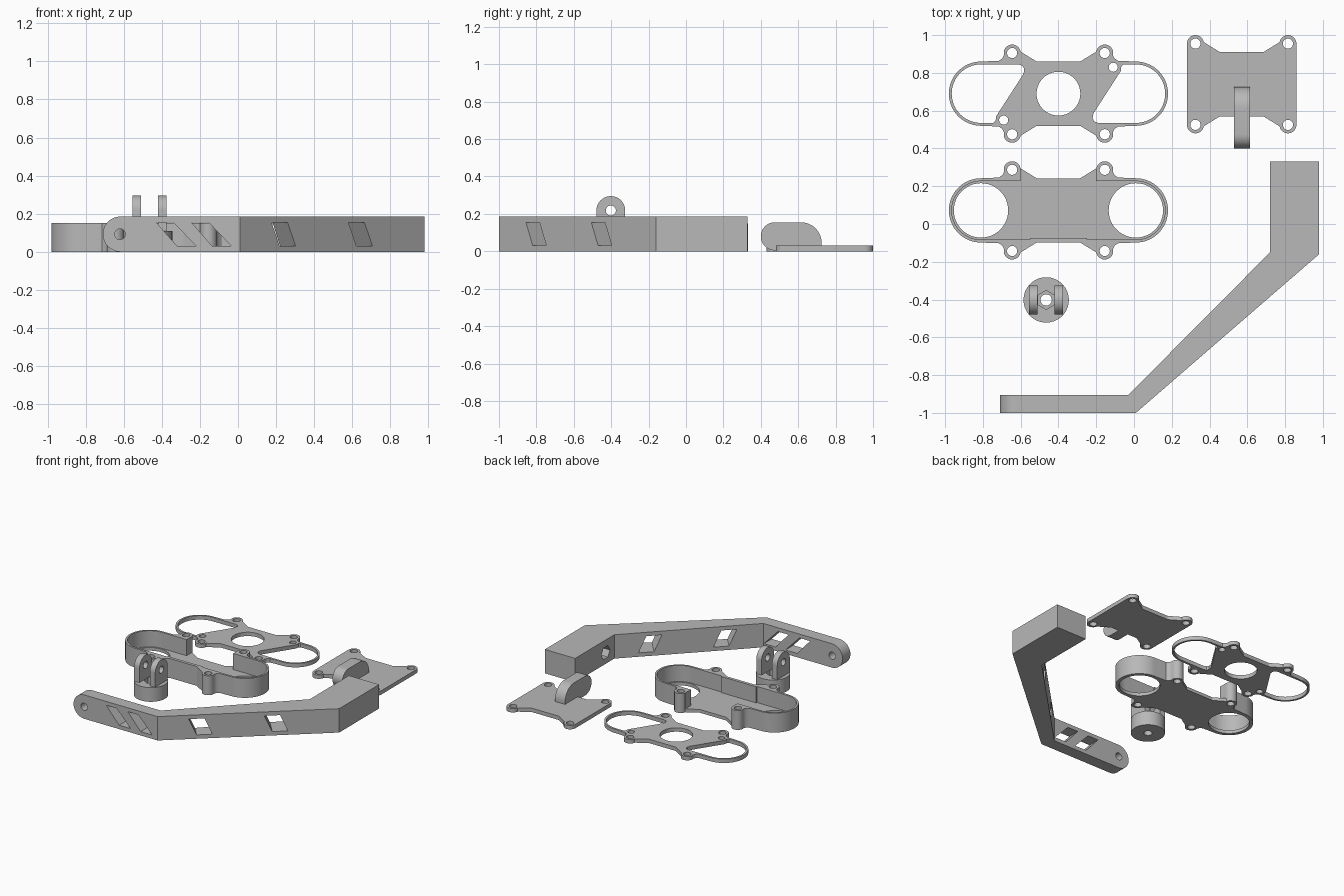
import bpy, bmesh
from math import sin, cos, radians, atan2
from mathutils import Matrix, Vector

if "Cube" in bpy.data.objects:
    bpy.data.objects.remove(bpy.data.objects["Cube"], do_unlink=True)

gray = bpy.data.materials.new("plain_gray")
gray.use_nodes = True
gray.diffuse_color = (0.48, 0.48, 0.48, 1)
gray.node_tree.nodes["Principled BSDF"].inputs["Base Color"].default_value = gray.diffuse_color


def arc(cx, cy, r, a0, a1, n=16):
    angles = [radians(a0 + (a1 - a0) * i / n) for i in range(n + 1)]
    return [(cx + r * cos(a), cy + r * sin(a)) for a in angles]


def circle(cx, cy, r, n=40):
    return arc(cx, cy, r, 0, 360, n)[:-1]


def rect(x0, x1, y0, y1):
    return [(x0, y0), (x1, y0), (x1, y1), (x0, y1)]


def upright(angle, ox=0, oy=0):
    """Frame whose local x runs along a plan angle and local y points up."""
    m = Matrix(((cos(angle), 0, sin(angle), ox),
                (sin(angle), 0, -cos(angle), oy),
                (0, 1, 0, 0), (0, 0, 0, 1)))
    return m


FLAT = Matrix.Identity(4)
FRONT = upright(0)              # profile in x, z; depth towards -y
SIDE = upright(radians(90))     # profile in y, z; depth towards +x


def at(x, y):
    return Matrix.Translation((x, y, 0))


def prism(name, pts, d0, d1, frame=FLAT):
    bm = bmesh.new()
    face = bm.faces.new([bm.verts.new((x, y, d0)) for x, y in pts])
    top = bmesh.ops.extrude_face_region(bm, geom=[face])["geom"]
    bmesh.ops.translate(bm, vec=Vector((0, 0, d1 - d0)),
                        verts=[v for v in top if isinstance(v, bmesh.types.BMVert)])
    bm.transform(frame)
    bmesh.ops.recalc_face_normals(bm, faces=bm.faces)
    mesh = bpy.data.meshes.new(name)
    bm.to_mesh(mesh)
    bm.free()
    mesh.materials.append(gray)
    obj = bpy.data.objects.new(name, mesh)
    bpy.context.scene.collection.objects.link(obj)
    return obj


def combine(obj, operation, pts, d0, d1, frame=FLAT):
    """Cut, join or intersect an object with a prism, then drop the helper."""
    tool = prism("helper", pts, d0, d1, frame)
    tool.hide_render = True
    mod = obj.modifiers.new("shape", "BOOLEAN")
    mod.operation, mod.solver, mod.object = operation, "EXACT", tool
    bpy.context.view_layer.update()
    graph = bpy.context.evaluated_depsgraph_get()
    mesh = bpy.data.meshes.new_from_object(obj.evaluated_get(graph))
    obj.modifiers.clear()
    obj.data = mesh
    bpy.data.objects.remove(tool, do_unlink=True)


def cut(obj, *args):
    combine(obj, "DIFFERENCE", *args)


def join(obj, *args):
    combine(obj, "UNION", *args)


def finish(obj):
    bpy.ops.object.select_all(action="DESELECT")
    obj.select_set(True)
    bpy.context.view_layer.objects.active = obj
    bpy.ops.object.shade_smooth_by_angle(angle=radians(30))


def four_way(quarter):
    """Mirror a quarter outline (top to right) round both axes."""
    half = quarter + [(x, -y) for x, y in reversed(quarter)]
    pts = half + [(-x, y) for x, y in reversed(half)]
    return [p for i, p in enumerate(pts)
            if (Vector(p) - Vector(pts[i - 1])).length > 1e-4]


TAB_X, TAB_Y, TAB_R = 0.245, 0.215, 0.045
TABS = [(sx * TAB_X, sy * TAB_Y) for sx in (-1, 1) for sy in (-1, 1)]
ear = [(0.115, 0.17)] + arc(TAB_X, TAB_Y, TAB_R, 170, 0)
double_outline = four_way(ear[:-1] + [(0.289, 0.203), (0.297, 0.187), (0.315, 0.174)]
                          + arc(0.41, 0, 0.17, 88, 0, 24))


def tab_holes(obj, frame):
    for x, y in TABS:
        cut(obj, circle(x, y, 0.027, 24), -0.1, 0.3, frame)


# Flat cover plate with two large slanted openings
place = at(-0.4, 0.69)
plate = prism("cover_plate", double_outline, 0, 0.03, place)
opening = (arc(-0.41, 0, 0.155, 90, 270, 32)
           + [(-0.345, -0.155), (-0.333, -0.145), (-0.33, -0.12),
              (-0.185, 0.105), (-0.181, 0.13), (-0.19, 0.147), (-0.21, 0.155)])
for s in (1, -1):
    cut(plate, [(s * x, s * y) for x, y in opening], -0.1, 0.1, place)
    cut(plate, circle(s * 0.29, s * 0.14, 0.024, 24), -0.1, 0.1, place)
cut(plate, circle(0, 0, 0.116), -0.1, 0.1, place)
tab_holes(plate, place)
finish(plate)

# Open case with a gap in its rear wall
place = at(-0.4, 0.072)
case = prism("open_case", double_outline, 0, 0.15, place)
cavity = arc(0.41, 0, 0.155, -90, 90, 32) + arc(-0.41, 0, 0.155, 90, 270, 32)
cut(case, cavity, 0.025, 0.3, place)
cut(case, rect(-0.2, 0.2, 0.1, 0.3), 0.025, 0.3, place)
join(case, rect(-0.15, 0.15, -0.165, -0.146), 0.01, 0.15, place)
for s in (1, -1):
    cut(case, circle(s * 0.41, 0, 0.144, 48), -0.1, 0.1, place)
tab_holes(case, place)
finish(case)

# Square mounting plate with a hinge fin
place = at(0.57, 0.74)
mount = prism("mounting_plate", four_way(ear), 0, 0.03, place)
tab_holes(mount, place)
fin = ([(0.725, 0.005)] + arc(0.615, 0.045, 0.11, 0, 90)
       + arc(0.475, 0.08, 0.075, 90, 270, 24))
join(mount, fin, 0.53, 0.615, SIDE)
cut(mount, circle(0.472, 0.077, 0.027, 24), 0.4, 0.7, SIDE)
finish(mount)

# Round swivel base with two hinge prongs and a nut recess
cx, cy = -0.465, -0.402
swivel = prism("swivel_base", circle(cx, cy, 0.12, 64), 0, 0.11)
prong = ([(cy - 0.077, 0.09), (cy + 0.077, 0.09)]
         + arc(cy, 0.218, 0.077, 0, 180, 28))
for x0, x1 in ((-0.555, -0.51), (-0.42, -0.375)):
    join(swivel, prong, x0, x1, SIDE)
cut(swivel, circle(cy, 0.218, 0.027, 24), -0.7, -0.2, SIDE)
cut(swivel, circle(cx, cy, 0.03, 24), -0.1, 0.3)
cut(swivel, [(cx + y - cy, cy + x - cx) for x, y in circle(cx, cy, 0.05, 6)], 0.07, 0.15)
finish(swivel)

# Bent support arm
arm = prism("support_arm", [(-0.71, -1), (0.01, -1), (0.98, -0.16), (0.98, 0.33),
                            (0.72, 0.33), (0.72, -0.15), (-0.03, -0.905),
                            (-0.71, -0.905)], 0, 0.185)
rounded = arc(-0.6175, 0.0925, 0.0925, 90, 270, 32) + [(1.2, 0), (1.2, 0.185)]
combine(arm, "INTERSECT", rounded, -1, 1.2, FRONT)
cut(arm, circle(-0.62, 0.0925, 0.028, 24), 0.8, 1.1, FRONT)

# Slanted windows along the front and diagonal runs
for x in (-0.43, -0.245):
    cut(arm, [(x, 0.155), (x + 0.11, 0.03), (x + 0.21, 0.03), (x + 0.09, 0.155)],
        0.85, 1.1, FRONT)
diagonal = upright(atan2(0.84, 0.97), 0.01, -1)
for i in range(6):
    u = 0.042 + 0.178 * i
    cut(arm, [(u, 0.155), (u + 0.056, 0.03), (u + 0.167, 0.03), (u + 0.111, 0.155)],
        -0.2, 0.06, diagonal)

# Valley, pivot hole and nut recess in the rear block
valley = [(-0.01, 0.186), (0.02, 0.167), (0.15, 0.079), (0.175, 0.07), (0.2, 0.069),
          (0.22, 0.075), (0.331, 0.151), (0.4, 0.2), (0.4, 0.3), (-0.01, 0.3)]
cut(arm, valley, 0.6, 1.1, SIDE)
cut(arm, circle(-0.045, 0.087, 0.028, 24), 0.6, 1.1, SIDE)
cut(arm, circle(-0.045, 0.087, 0.052, 6), 0.65, 0.8, SIDE)
finish(arm)
